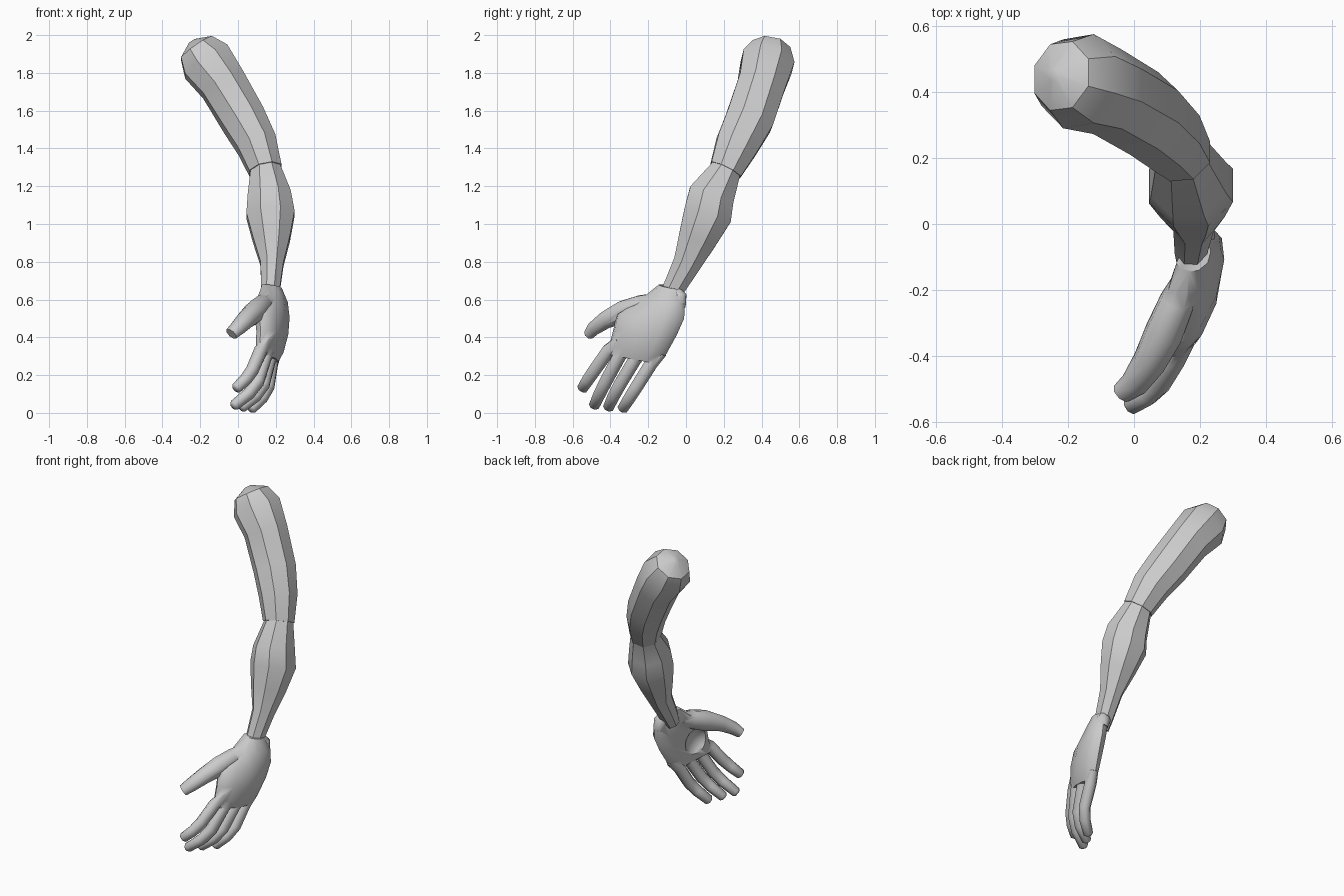
import bpy, bmesh, math
from mathutils import Vector

if "Cube" in bpy.data.objects:
    bpy.data.objects.remove(bpy.data.objects["Cube"], do_unlink=True)

grey = bpy.data.materials.new("plain grey")
grey.use_nodes = True
grey.diffuse_color = (0.6, 0.6, 0.6, 1)
grey.node_tree.nodes["Principled BSDF"].inputs["Base Color"].default_value = (0.6, 0.6, 0.6, 1)


def loft(name, rings):
    """Skin a list of equal rings and close both ends with a face."""
    bm = bmesh.new()
    loops = [[bm.verts.new(p) for p in ring] for ring in rings]
    n = len(loops[0])
    for a, b in zip(loops, loops[1:]):
        for i in range(n):
            bm.faces.new((a[i], a[(i + 1) % n], b[(i + 1) % n], b[i]))
    bm.faces.new(loops[0])
    bm.faces.new(loops[-1])
    bmesh.ops.recalc_face_normals(bm, faces=bm.faces)
    mesh = bpy.data.meshes.new(name)
    bm.to_mesh(mesh)
    bm.free()
    mesh.materials.append(grey)
    obj = bpy.data.objects.new(name, mesh)
    bpy.context.collection.objects.link(obj)
    return obj


def path_rings(path, sides=8):
    """Rings square to a path of (x, y, z, radius across x, other radius)."""
    points = [Vector(p[:3]) for p in path]
    rings = []
    for i, p in enumerate(path):
        t = (points[min(i + 1, len(path) - 1)] - points[max(i - 1, 0)]).normalized()
        u = (Vector((1, 0, 0)) - t * t.x).normalized()
        v = t.cross(u)
        angles = [(k + 0.5) * math.tau / sides for k in range(sides)]
        rings.append([points[i] + u * p[3] * math.cos(a) + v * p[4] * math.sin(a) for a in angles])
    return rings


def apply_boolean(target, other, operation):
    mod = target.modifiers.new("join", 'BOOLEAN')
    mod.operation = operation
    mod.object = other
    mod.solver = 'EXACT'
    bpy.context.view_layer.objects.active = target
    bpy.ops.object.modifier_apply(modifier=mod.name)
    bpy.data.objects.remove(other, do_unlink=True)


def smooth(obj, degrees):
    bpy.ops.object.select_all(action='DESELECT')
    obj.select_set(True)
    bpy.context.view_layer.objects.active = obj
    bpy.ops.object.shade_smooth_by_angle(angle=math.radians(degrees))


# Arm: one path from shoulder to wrist, split at the elbow
arm = [
    (-.245, .452, 1.968, .02, .02),
    (-.22, .448, 1.932, .108, .11),
    (-.168, .432, 1.86, .148, .15),
    (-.08, .4, 1.74, .132, .136),
    (.03, .335, 1.55, .126, .136),
    (.10, .27, 1.42, .114, .122),
    (.145, .21, 1.285, .094, .094),
    (.165, .135, 1.15, .124, .132),
    (.172, .115, 1.05, .138, .138),
    (.177, .06, .92, .106, .11),
    (.18, .005, .79, .066, .08),
    (.172, -.07, .65, .053, .062),
    (.17, -.10, .59, .045, .05),
]
rings = path_rings(arm)
elbow = 6
upper_arm = loft("upper_arm", rings[:elbow + 1])
centre = Vector(arm[elbow][:3])
socket = [centre + (p - centre) * .9 + Vector((-.01, .015, .035)) for p in rings[elbow]]
inset = [centre + (p - centre) * .93 for p in rings[elbow]]
forearm = loft("forearm", [socket, inset] + rings[elbow + 1:])
smooth(upper_arm, 32)
smooth(forearm, 32)

# Palm: flattened rings between the little finger edge and the thumb edge
palm_edges = [
    ((.205, -.035, .655), (.14, -.135, .68), .04),
    ((.23, -.005, .58), (.12, -.235, .605), .056),
    ((.235, -.01, .50), (.11, -.365, .525), .062),
    ((.225, -.05, .41), (.12, -.385, .44), .06),
    ((.205, -.105, .31), (.115, -.405, .36), .05),
    ((.188, -.145, .26), (.1, -.425, .315), .038),
]
palm_rings = []
for little, thumb_side, thick in palm_edges:
    a, b = Vector(little), Vector(thumb_side)
    across = (b - a) / 2
    out = Vector((-across.y, across.x, 0)).normalized()
    ring = []
    for k in range(12):
        c, s = math.cos(k * math.tau / 12), math.sin(k * math.tau / 12)
        c = math.copysign(abs(c) ** .8, c)
        s = math.copysign(abs(s) ** .8, s)
        ring.append((a + b) / 2 + across * c + out * (thick * s + .02 * (1 - c * c)))
    palm_rings.append(ring)
hand = loft("hand", palm_rings)

# Hollow of the palm
bpy.ops.mesh.primitive_uv_sphere_add(segments=12, ring_count=8, radius=.1, location=(.085, -.25, .41))
hollow = bpy.context.object
hollow.scale = (.7, 1, 1)
hollow.hide_render = True
hollow.data.materials.append(grey)
apply_boolean(hand, hollow, 'DIFFERENCE')

# Fingers and thumb: knuckle, middle and tip, joined to the palm
fingers = {
    "index": ((.12, -.41, .33), (.075, -.485, .225), (-.01, -.548, .13)),
    "middle": ((.145, -.355, .295), (.105, -.425, .165), (-.02, -.485, .04)),
    "ring": ((.165, -.275, .275), (.135, -.35, .15), (.02, -.41, .03)),
    "little": ((.178, -.185, .26), (.16, -.26, .14), (.07, -.335, .022)),
}
for name, points in fingers.items():
    base, mid, tip = [Vector(p) for p in points]
    root = base + (base - mid) * .5 + Vector((.015, .02, 0))
    bend = mid.lerp(tip, .5) + (mid - (base + tip) / 2) * .35
    end = tip + (tip - bend) * .12
    path = [(*p, w, w * 1.05) for p, w in
            ((root, .028), (base, .036), (mid, .035), (bend, .033), (tip, .029), (end, .018))]
    apply_boolean(hand, loft(name + "_finger", path_rings(path)), 'UNION')

thumb = [
    (.155, -.17, .595, .04, .04),
    (.13, -.235, .57, .055, .058),
    (.09, -.33, .535, .06, .064),
    (.045, -.42, .495, .052, .05),
    (0, -.485, .45, .043, .04),
    (-.035, -.512, .418, .036, .03),
]
apply_boolean(hand, loft("thumb", path_rings(thumb)), 'UNION')

# Wrist bone on the little finger side
bump = [(.2, -.045, .65, .025, .02), (.205, -.03, .62, .042, .035), (.215, -.03, .56, .03, .03)]
apply_boolean(hand, loft("wrist_bone", path_rings(bump)), 'UNION')
smooth(hand, 50)
